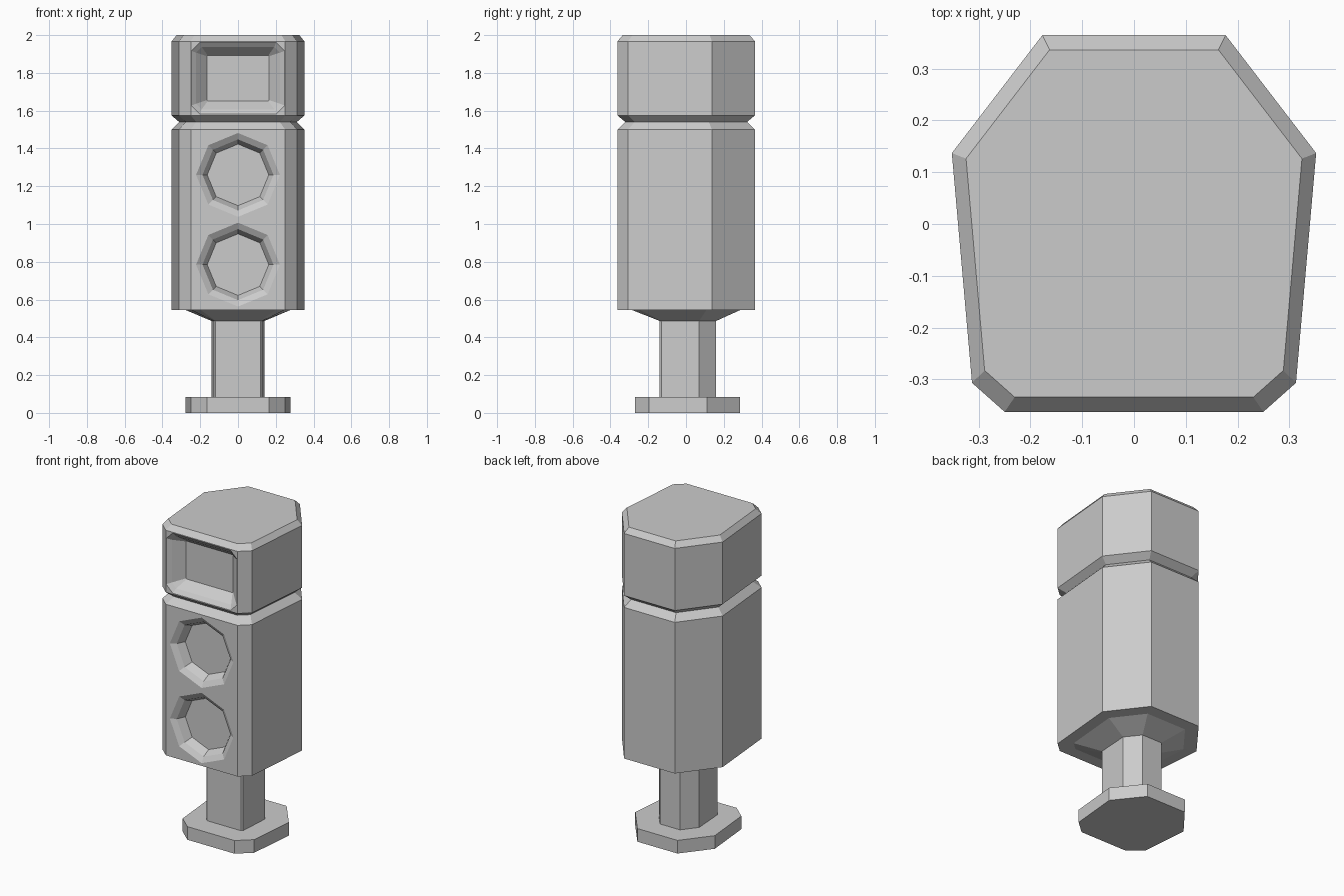
import bpy, bmesh, math

if "Cube" in bpy.data.objects:
    bpy.data.objects.remove(bpy.data.objects["Cube"])


def loft(name, rings):
    """Closed solid through a stack of rings with equal point counts."""
    bm = bmesh.new()
    loops = [[bm.verts.new(p) for p in ring] for ring in rings]
    n = len(loops[0])
    for a, b in zip(loops, loops[1:]):
        for i in range(n):
            j = (i + 1) % n
            bm.faces.new((a[i], a[j], b[j], b[i]))
    bm.faces.new(loops[0][::-1])
    bm.faces.new(loops[-1])
    bmesh.ops.recalc_face_normals(bm, faces=bm.faces)
    mesh = bpy.data.meshes.new(name)
    bm.to_mesh(mesh)
    bm.free()
    obj = bpy.data.objects.new(name, mesh)
    bpy.context.collection.objects.link(obj)
    return obj


def plan(half, z, s=1.0):
    """Mirror the right half of a plan outline (front to back) at height z."""
    full = half + [(-x, y) for x, y in reversed(half)]
    return [(x * s, y * s, z) for x, y in full]


def lens_ring(r, cz, y):
    return [(r * math.sin(i * math.pi / 4), y, cz + r * math.cos(i * math.pi / 4))
            for i in range(8)]


def screen_ring(w, h, c, y, cz=1.772):
    pts = [(w, h - c), (w - c, h), (c - w, h), (-w, h - c),
           (-w, c - h), (c - w, -h), (w - c, -h), (w, c - h)]
    return [(x, y, cz + z) for x, z in pts]


def cut(target, name, rings):
    cutter = loft(name, rings)
    cutter.hide_render = True
    cutter.hide_viewport = True
    mod = target.modifiers.new(name, 'BOOLEAN')
    mod.operation = 'DIFFERENCE'
    mod.solver = 'EXACT'
    mod.object = cutter


BODY = [(0.25, -0.363), (0.313, -0.307), (0.352, 0.137), (0.177, 0.365)]
POST = [(0.118, -0.14), (0.128, -0.131), (0.141, 0.07), (0.07, 0.16)]
BASE = [(0.165, -0.27), (0.25, -0.195), (0.278, 0.11), (0.14, 0.285)]
FRONT = -0.363

# Foot plate and post
loft("base_plate", [plan(BASE, 0), plan(BASE, 0.083)])
loft("post", [plan(POST, 0.08), plan(POST, 0.49)])

# Housing: funnel underside, lower box, groove, upper box with bevelled top
housing = loft("housing", [
    plan(POST, 0.487), plan(BODY, 0.545, 0.79), plan(BODY, 0.546),
    plan(BODY, 1.50), plan(BODY, 1.54, 0.885), plan(BODY, 1.575),
    plan(BODY, 1.967), plan(BODY, 2.0, 0.922)])

# Two octagonal lens recesses
for i, cz in enumerate((0.785, 1.26)):
    cut(housing, f"lens_cutter_{i}", [
        lens_ring(0.222, cz, FRONT - 0.05), lens_ring(0.222, cz, FRONT),
        lens_ring(0.188, cz, FRONT + 0.02), lens_ring(0.163, cz, FRONT + 0.07)])

# Rectangular display recess
cut(housing, "display_cutter", [
    screen_ring(0.247, 0.19, 0.045, FRONT - 0.05),
    screen_ring(0.247, 0.19, 0.045, FRONT),
    screen_ring(0.222, 0.165, 0.03, FRONT + 0.02),
    screen_ring(0.164, 0.12, 0.004, FRONT + 0.08)])
